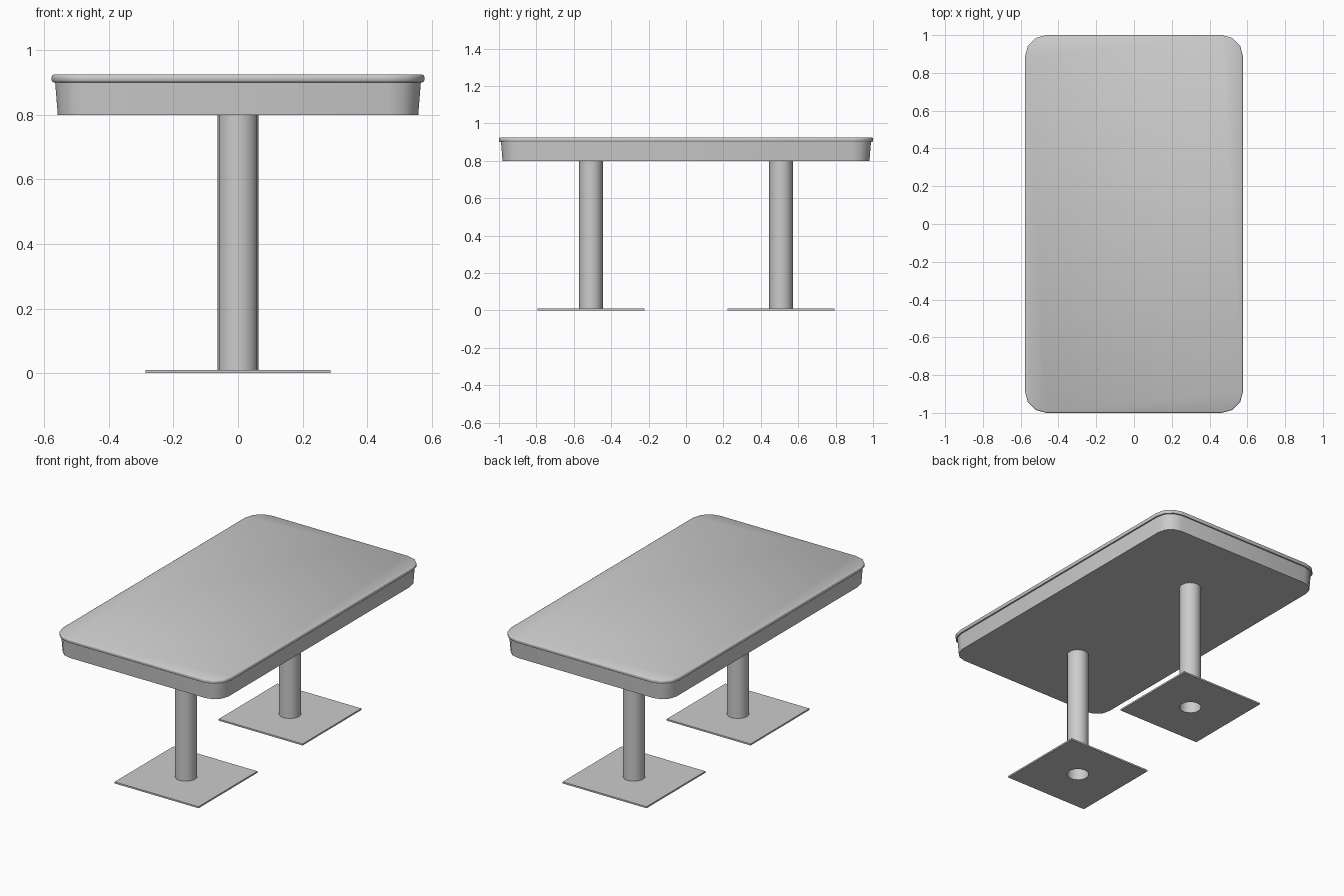
import bpy
import bmesh
from math import cos, sin, pi, radians
from mathutils import Vector

cube = bpy.data.objects.get("Cube")
if cube:
    bpy.data.objects.remove(cube, do_unlink=True)

GREY = (0.6, 0.6, 0.6, 1.0)
HALF_X, HALF_Y, CORNER = 0.577, 1.0, 0.113
UNDERSIDE = 0.80
PLATE_HALF, PLATE_THICK = 0.287, 0.01
COLUMN_RADIUS, COLUMN_SIDES, COLUMN_Y = 0.063, 16, 0.508

grey = bpy.data.materials.new("plain grey")
grey.use_nodes = True
grey.diffuse_color = GREY
grey.node_tree.nodes["Principled BSDF"].inputs["Base Color"].default_value = GREY


def finish(name, bm, y=0.0):
    """Turn a bmesh into a smooth object with sharp edges kept."""
    mesh = bpy.data.meshes.new(name)
    bm.to_mesh(mesh)
    bm.free()
    mesh.materials.append(grey)
    mesh.shade_smooth()
    mesh.set_sharp_from_angle(angle=radians(40))
    obj = bpy.data.objects.new(name, mesh)
    obj.location.y = y
    bpy.context.collection.objects.link(obj)
    return obj


def rounded_outline(inset, z, steps=3):
    """Rounded rectangle, counter-clockwise, drawn in by inset."""
    points = []
    radius = CORNER - inset
    for quarter, (sx, sy) in enumerate([(1, 1), (-1, 1), (-1, -1), (1, -1)]):
        for i in range(steps + 1):
            a = (quarter + i / steps) * pi / 2
            points.append(Vector((sx * (HALF_X - CORNER) + radius * cos(a),
                                  sy * (HALF_Y - CORNER) + radius * sin(a), z)))
    return points


def circle(z):
    steps = [2 * pi * i / COLUMN_SIDES for i in range(COLUMN_SIDES)]
    return [Vector((COLUMN_RADIUS * cos(a), COLUMN_RADIUS * sin(a), z)) for a in steps]


def loft(bm, outlines):
    """Join a stack of matching closed outlines with quads."""
    rings = [[bm.verts.new(p) for p in outline] for outline in outlines]
    for low, high in zip(rings, rings[1:]):
        n = len(low)
        for i in range(n):
            j = (i + 1) % n
            bm.faces.new((low[i], low[j], high[j], high[i]))
    return rings


# Tabletop: tapered apron below a rounded lip (inset, height)
profile = [(0.019, UNDERSIDE), (0.011, 0.90), (0.004, 0.901), (0.0, 0.906),
           (0.0, 0.917), (0.002, 0.922), (0.007, 0.925)]
bm = bmesh.new()
rings = loft(bm, [rounded_outline(inset, z) for inset, z in profile])
bm.faces.new(rings[0][::-1])
bm.faces.new(rings[-1])
finish("tabletop", bm)

for side, y in (("front", -COLUMN_Y), ("back", COLUMN_Y)):
    # Hollow round column, open at the floor
    bm = bmesh.new()
    loft(bm, [circle(PLATE_THICK), circle(UNDERSIDE)])
    finish(side + "_column", bm, y)

    # Square foot plate with a hole under the column
    bm = bmesh.new()
    h = PLATE_HALF
    square = [Vector((-h, -h, 0)), Vector((h, -h, 0)), Vector((h, h, 0)), Vector((-h, h, 0))]
    for outline in (square, circle(0)):
        verts = [bm.verts.new(p) for p in outline]
        for a, b in zip(verts, verts[1:] + verts[:1]):
            bm.edges.new((a, b))
    bmesh.ops.triangle_fill(bm, edges=bm.edges[:], use_beauty=True, normal=(0, 0, 1))
    raised = bmesh.ops.extrude_face_region(bm, geom=bm.faces[:], use_keep_orig=True)
    top = [v for v in raised["geom"] if isinstance(v, bmesh.types.BMVert)]
    bmesh.ops.translate(bm, verts=top, vec=(0, 0, PLATE_THICK))
    bmesh.ops.recalc_face_normals(bm, faces=bm.faces[:])
    finish(side + "_foot_plate", bm, y)
